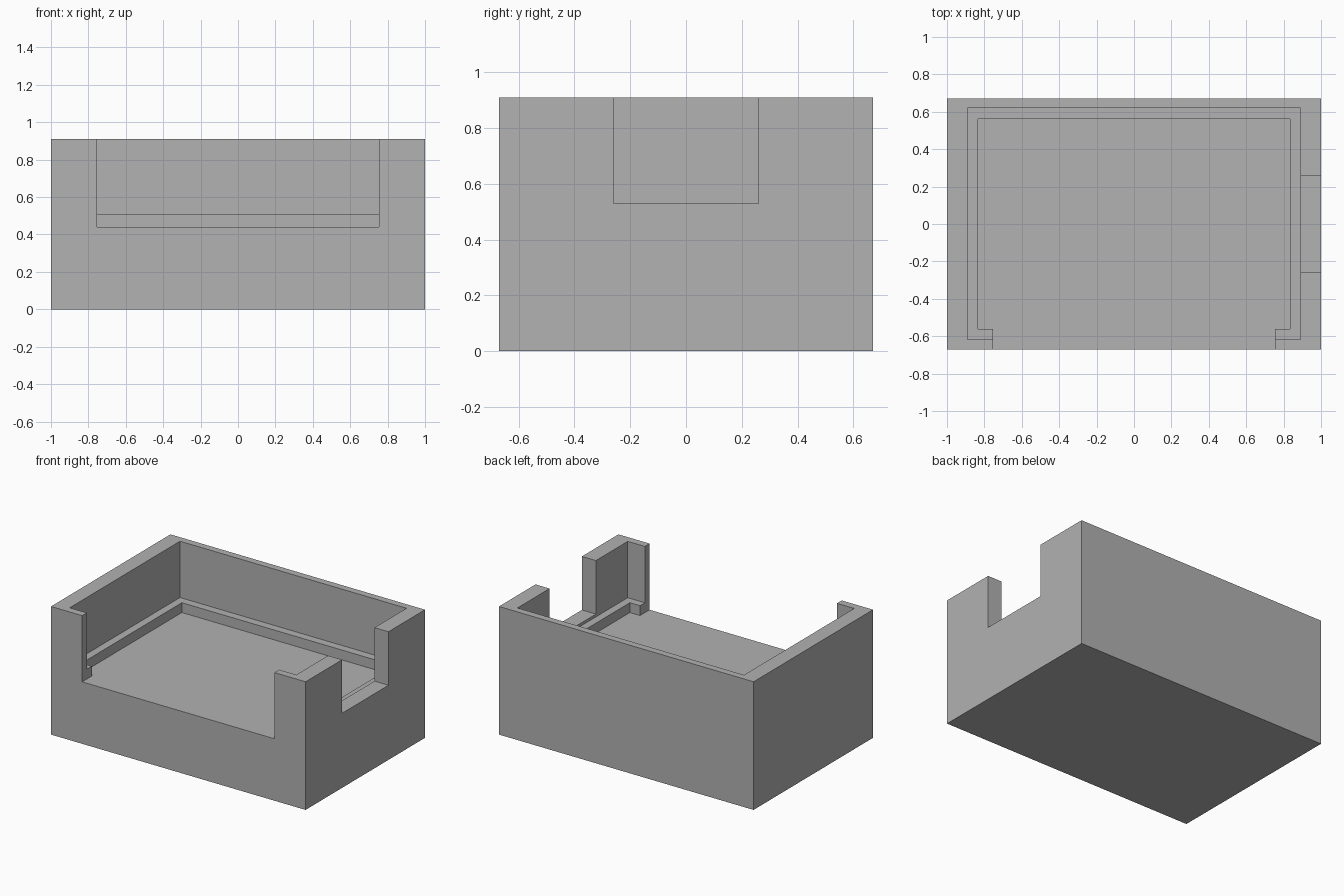
import bpy
import bmesh

cube = bpy.data.objects.get("Cube")
if cube:
    bpy.data.objects.remove(cube, do_unlink=True)

GREY = (0.445, 0.445, 0.445, 1.0)
HALF_X, HALF_Y, HEIGHT = 1.0, 0.67, 0.91
FLOOR_Z, LEDGE_Z, NOTCH_Z = 0.44, 0.51, 0.53
ABOVE = HEIGHT + 0.1

grey = bpy.data.materials.new("plain grey")
grey.use_nodes = True
grey.diffuse_color = GREY
grey.node_tree.nodes["Principled BSDF"].inputs["Base Color"].default_value = GREY


def prism(name, outline, z0, z1):
    """Extrude a footprint outline from z0 up to z1."""
    bm = bmesh.new()
    face = bm.faces.new([bm.verts.new((x, y, z0)) for x, y in outline])
    ext = bmesh.ops.extrude_face_region(bm, geom=[face], use_keep_orig=True)
    top = [v for v in ext["geom"] if isinstance(v, bmesh.types.BMVert)]
    bmesh.ops.translate(bm, verts=top, vec=(0, 0, z1 - z0))
    bmesh.ops.recalc_face_normals(bm, faces=bm.faces)
    mesh = bpy.data.meshes.new(name)
    bm.to_mesh(mesh)
    bm.free()
    mesh.materials.append(grey)
    obj = bpy.data.objects.new(name, mesh)
    bpy.context.collection.objects.link(obj)
    return obj


def rect(x0, x1, y0, y1):
    return [(x0, y0), (x1, y0), (x1, y1), (x0, y1)]


def carve(target, cutter):
    """Subtract the cutter from the target, then discard the cutter."""
    cutter.hide_render = True
    mod = target.modifiers.new(cutter.name, 'BOOLEAN')
    mod.operation = 'DIFFERENCE'
    mod.solver = 'EXACT'
    mod.object = cutter
    bpy.context.view_layer.objects.active = target
    bpy.ops.object.modifier_apply(modifier=mod.name)
    bpy.data.objects.remove(cutter, do_unlink=True)


# Solid block
tray = prism("open_tray", rect(-HALF_X, HALF_X, -HALF_Y, HALF_Y), 0, HEIGHT)

# Floor pocket running out through the wide front opening
px, py, gap, out = 0.835, 0.5625, 0.755, -HALF_Y - 0.1
right_half = [(gap, out), (gap, -py), (px, -py), (px, py)]
left_half = [(-x, y) for x, y in reversed(right_half)]
carve(tray, prism("floor_pocket", right_half + left_half, FLOOR_Z, ABOVE))

# Wider upper pocket that leaves a ledge around the floor
carve(tray, prism("ledge_pocket", rect(-0.89, 0.89, -0.617, 0.62), LEDGE_Z, ABOVE))

# Notch through one side wall
carve(tray, prism("side_notch", rect(0.8, 1.1, -0.26, 0.26), NOTCH_Z, ABOVE))
